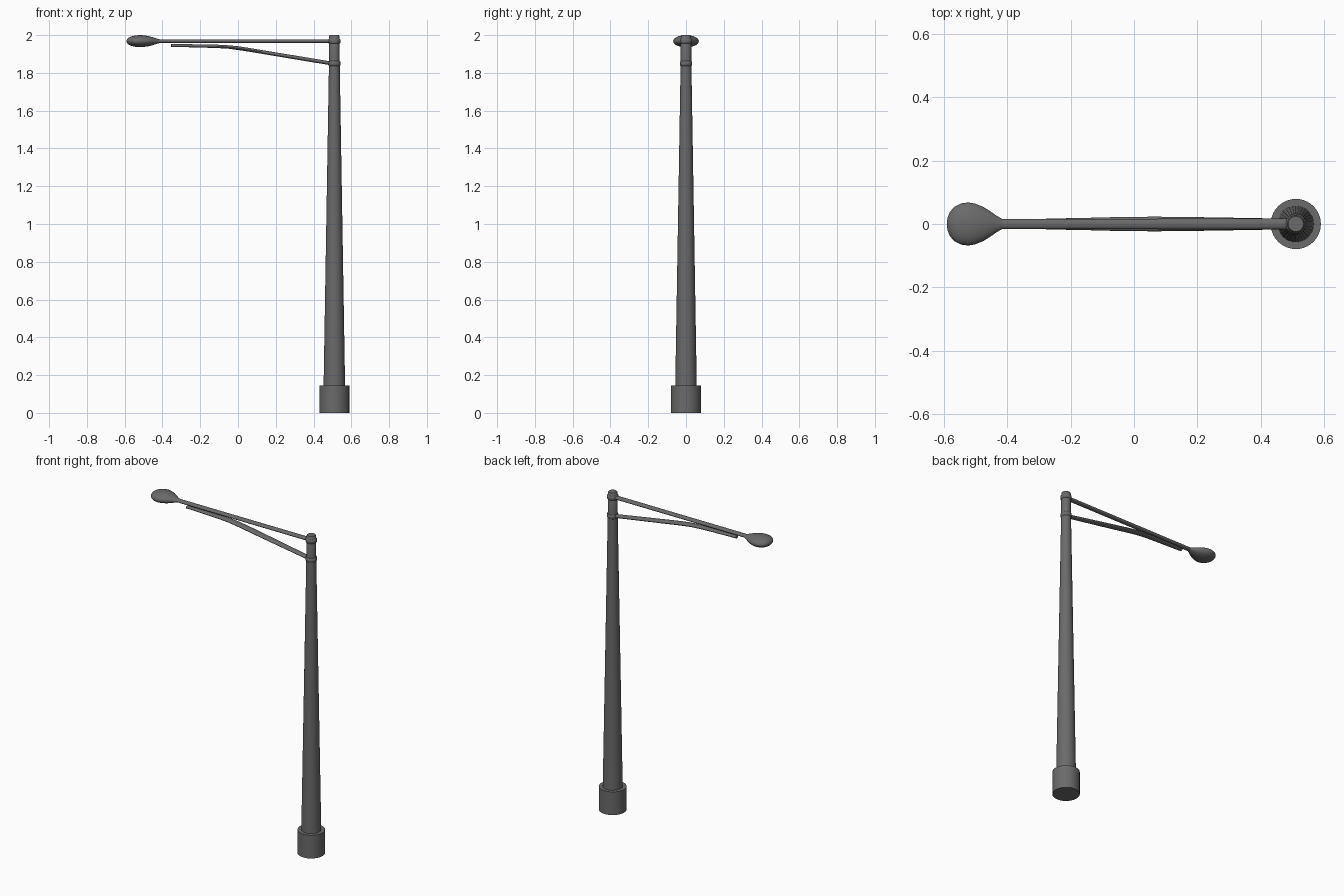
import bpy, bmesh, math

if "Cube" in bpy.data.objects:
    bpy.data.objects.remove(bpy.data.objects["Cube"])

grey = bpy.data.materials.new("dark grey metal")
grey.diffuse_color = (0.145, 0.145, 0.145, 1)
grey.use_nodes = True
grey.node_tree.nodes["Principled BSDF"].inputs["Base Color"].default_value = grey.diffuse_color

PX = 0.51  # pole x position


def finish(name, bm):
    bmesh.ops.recalc_face_normals(bm, faces=bm.faces)
    me = bpy.data.meshes.new(name)
    bm.to_mesh(me)
    bm.free()
    me.materials.append(grey)
    ob = bpy.data.objects.new(name, me)
    bpy.context.collection.objects.link(ob)
    bpy.ops.object.select_all(action='DESELECT')
    ob.select_set(True)
    bpy.context.view_layer.objects.active = ob
    bpy.ops.object.shade_smooth_by_angle(angle=math.radians(40))
    return ob


def skin(name, rings):
    """Bridge equal rings of points and cap both ends."""
    bm = bmesh.new()
    vs = [[bm.verts.new(p) for p in r] for r in rings]
    n = len(vs[0])
    for a, b in zip(vs, vs[1:]):
        for i in range(n):
            j = (i + 1) % n
            bm.faces.new((a[i], a[j], b[j], b[i]))
    bm.faces.new(vs[0])
    bm.faces.new(vs[-1])
    return finish(name, bm)


def upright(name, profile, n=32):
    """Turned part around the pole axis, profile of (radius, z)."""
    ang = [2 * math.pi * i / n for i in range(n)]
    return skin(name, [[(PX + r * math.cos(a), r * math.sin(a), z) for a in ang]
                       for r, z in profile])


def along_x(name, sections, n=20):
    """Elliptical loft along x, sections of (x, z, half width, half height)."""
    ang = [2 * math.pi * i / n for i in range(n)]
    return skin(name, [[(x, w * math.cos(a), z + h * math.sin(a)) for a in ang]
                       for x, z, w, h in sections])


# Base and tapered pole
upright("base", [(0.079, 0), (0.079, 0.146)], 40)
upright("pole", [(0.057, 0.14), (0.0285, 1.85), (0.0275, 1.994), (0.024, 2.0)])

# Clamping collars
for name, z in (("lower_collar", 1.85), ("upper_collar", 1.968)):
    upright(name, [(0.028, z - 0.013), (0.032, z - 0.009), (0.033, z),
                   (0.032, z + 0.009), (0.028, z + 0.013)])

# Upper arm
along_x("upper_arm", [(-0.45, 1.968, 0.016, 0.010), (PX, 1.968, 0.017, 0.010)])

# Bent brace under the arm
along_x("lower_brace", [(-0.355, 1.944, 0.012, 0.008), (-0.27, 1.944, 0.017, 0.008),
                        (-0.12, 1.941, 0.020, 0.009), (-0.05, 1.937, 0.022, 0.009),
                        (0.0, 1.931, 0.0225, 0.010), (0.06, 1.922, 0.023, 0.010),
                        (0.15, 1.907, 0.0225, 0.010), (0.47, 1.854, 0.017, 0.010),
                        (PX, 1.848, 0.016, 0.010)])

# Teardrop lamp head
along_x("lamp_head", [(-0.590, 1.968, 0.004, 0.003), (-0.588, 1.968, 0.019, 0.009),
                      (-0.580, 1.968, 0.039, 0.018), (-0.565, 1.968, 0.055, 0.025),
                      (-0.545, 1.968, 0.065, 0.030), (-0.522, 1.968, 0.068, 0.032),
                      (-0.500, 1.968, 0.064, 0.031), (-0.475, 1.968, 0.054, 0.027),
                      (-0.450, 1.968, 0.038, 0.021), (-0.430, 1.968, 0.024, 0.014),
                      (-0.415, 1.968, 0.016, 0.010)], 32)
